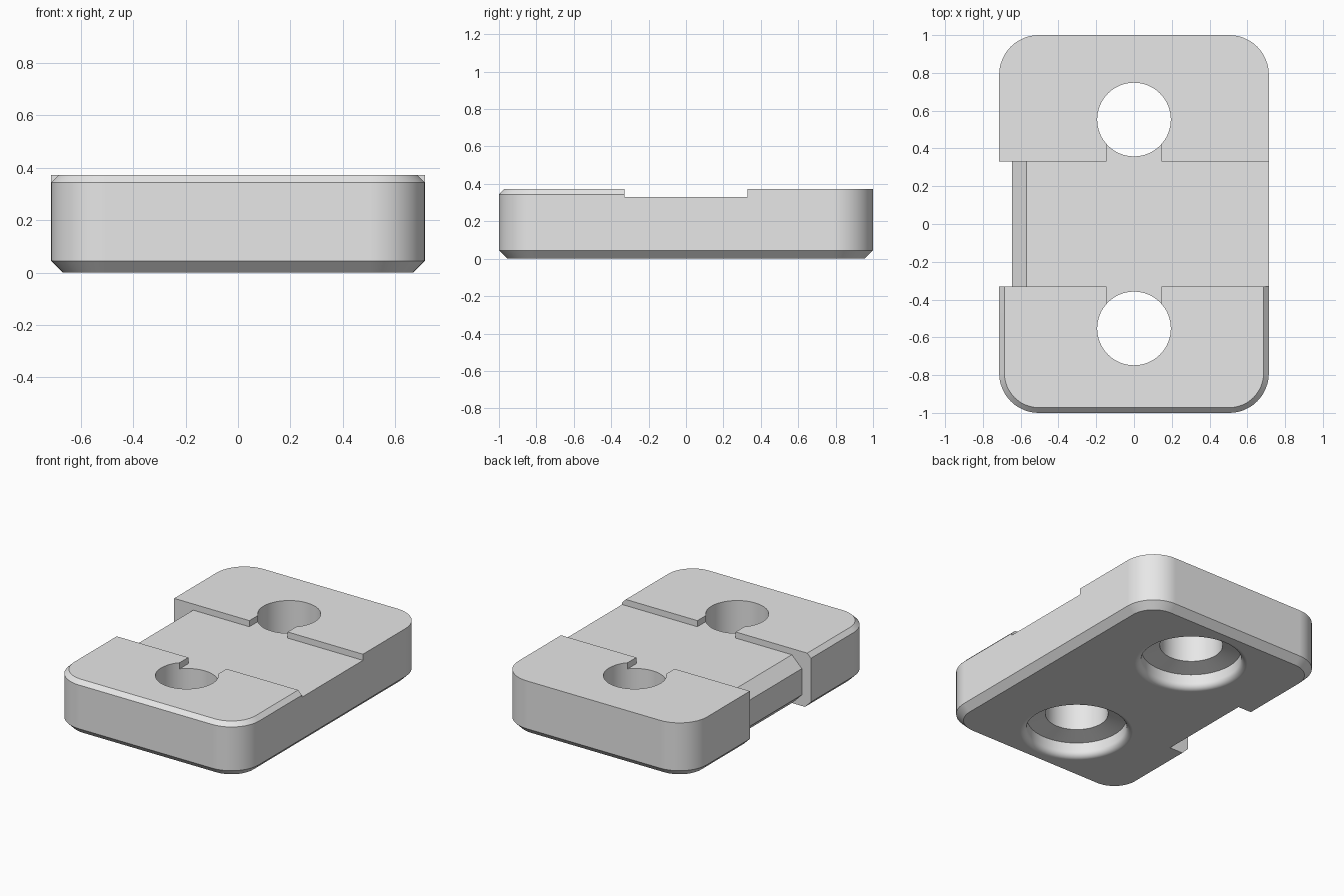
import bpy, bmesh, math
from math import sin, cos, pi

cube = bpy.data.objects.get("Cube")
if cube:
    bpy.data.objects.remove(cube, do_unlink=True)

HX, HY, TOP, FLOOR = 0.714, 1.0, 0.372, 0.33   # half sizes, height, groove height
RADIUS, GROOVE, HOLE_Y, HOLE_R = 0.21, 0.33, 0.553, 0.195

grey = bpy.data.materials.new("plain_grey")
grey.use_nodes = True
grey.diffuse_color = (0.8, 0.8, 0.8, 1)
grey.node_tree.nodes["Principled BSDF"].inputs["Base Color"].default_value = (0.8, 0.8, 0.8, 1)


def loft(name, loops):
    """Closed solid through rings of equal length."""
    bm = bmesh.new()
    rings = [[bm.verts.new(p) for p in loop] for loop in loops]
    n = len(rings[0])
    for a, b in zip(rings, rings[1:]):
        for i in range(n):
            j = (i + 1) % n
            bm.faces.new((a[i], a[j], b[j], b[i]))
    bm.faces.new(rings[0][::-1])
    bm.faces.new(rings[-1])
    bmesh.ops.recalc_face_normals(bm, faces=bm.faces)
    mesh = bpy.data.meshes.new(name)
    bm.to_mesh(mesh)
    bm.free()
    mesh.materials.append(grey)
    obj = bpy.data.objects.new(name, mesh)
    bpy.context.collection.objects.link(obj)
    return obj


def outline(z, front, back, steps=12):
    """Rounded rectangle at height z, inset separately for front and back."""
    pts = []
    for k, (sx, sy) in enumerate(((1, 1), (-1, 1), (-1, -1), (1, -1))):
        inset = back if sy > 0 else front
        arc = []
        for i in range(steps + 1):
            a = (k + i / steps) * pi / 2
            r = RADIUS - inset
            arc.append((sx * (HX - RADIUS) + r * cos(a),
                        sy * (HY - RADIUS) + r * sin(a), z))
        side = (sx * (HX - inset), sy * 0.1, z)
        pts += [side] + arc if k % 2 == 0 else arc + [side]
    return pts


# Plate: chamfered bottom edge, chamfered top edge on the front half only
plate = loft("clamp_plate", [outline(0, 0.045, 0.045), outline(0.045, 0, 0),
                             outline(0.344, 0, 0), outline(TOP, 0.028, 0)])

# Cross groove with short slots running into the holes
half = [(1, -GROOVE), (1, GROOVE), (0.145, GROOVE), (0.145, 0.5)]
plan = half + [(-0.145, 0.5), (-0.145, GROOVE), (-1, GROOVE), (-1, -GROOVE),
               (-0.145, -GROOVE), (-0.145, -0.5), (0.145, -0.5), (0.145, -GROOVE)]
cutters = [loft("groove_cutter", [[(x, y, z) for x, y in plan] for z in (FLOOR, 0.6)])]

# Side notch that leaves a bevelled edge above and below
section = [(-1, -0.1), (-0.47, -0.1), (-0.645, 0.075),
           (-0.645, 0.255), (-0.47, 0.43), (-1, 0.43)]
cutters.append(loft("notch_cutter", [[(x, y, z) for x, z in section]
                                     for y in (-GROOVE, GROOVE)]))

# Bolt holes: rounded rim, recess wall, shallow cone, through hole
rim = [(0.35 - 0.04 * sin(a), 0.04 - 0.04 * cos(a))
       for a in (i * pi / 12 for i in range(1, 7))]
profile = [(0.36, -0.05), (0.35, 0)] + rim + [(0.31, 0.1), (HOLE_R, 0.13), (HOLE_R, 0.6)]
for side in (-1, 1):
    cutters.append(loft("hole_cutter", [
        [(r * cos(2 * pi * i / 64), side * HOLE_Y + r * sin(2 * pi * i / 64), z)
         for i in range(64)] for r, z in profile]))

bpy.ops.object.select_all(action="DESELECT")
plate.select_set(True)
bpy.context.view_layer.objects.active = plate
for cutter in cutters:
    cutter.hide_render = True
    mod = plate.modifiers.new("cut", "BOOLEAN")
    mod.operation, mod.solver, mod.object = "DIFFERENCE", "EXACT", cutter
    bpy.ops.object.modifier_apply(modifier=mod.name)
    bpy.data.objects.remove(cutter, do_unlink=True)

# Smooth curves, crisp edges, clean flats
bpy.ops.object.shade_smooth_by_angle(angle=math.radians(30))
weighted = plate.modifiers.new("flat_normals", "WEIGHTED_NORMAL")
weighted.keep_sharp = True
